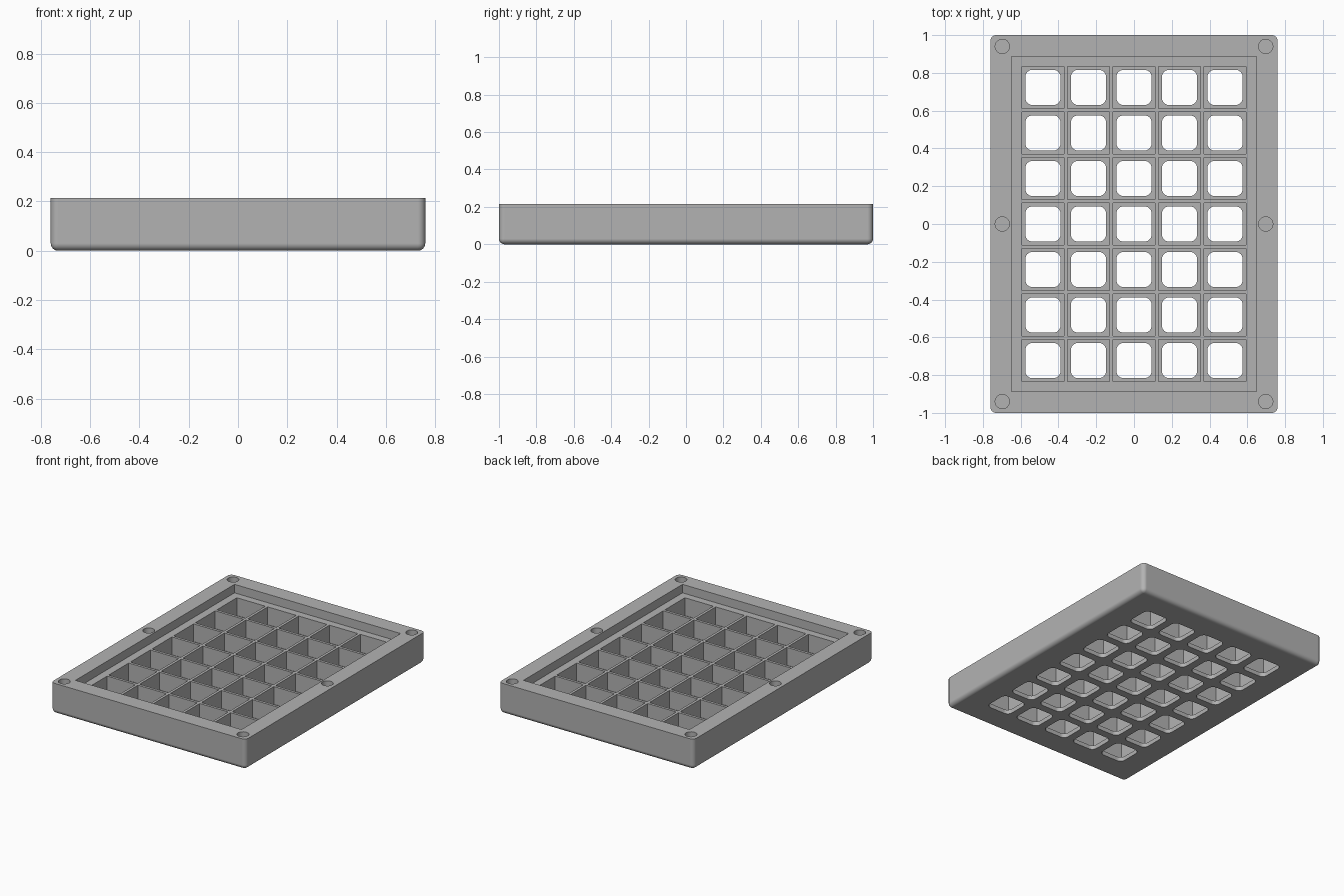
import bpy, bmesh
from mathutils import Matrix, Vector

if "Cube" in bpy.data.objects:
    bpy.data.objects.remove(bpy.data.objects["Cube"], do_unlink=True)

WIDTH, LENGTH, HEIGHT = 1.52, 2.0, 0.215
LEDGE = 0.155          # floor level of the shallow recess
FLOOR = 0.03           # thickness under the key pockets
PITCH, POCKET, OPENING = 0.241, 0.222, 0.186
COLS, ROWS = 5, 7

grey = bpy.data.materials.new("plain grey")
grey.use_nodes = True
grey.diffuse_color = (0.45, 0.45, 0.45, 1)
bsdf = next(n for n in grey.node_tree.nodes if n.type == 'BSDF_PRINCIPLED')
bsdf.inputs["Base Color"].default_value = grey.diffuse_color


def add_box(bm, x, y, w, d, z0, z1, radius=0, round_bottom=False):
    """Box with optional rounded upright edges and bottom edges."""
    place = Matrix.Translation((x, y, (z0 + z1) / 2)) @ Matrix.Diagonal((w, d, z1 - z0, 1))
    verts = bmesh.ops.create_cube(bm, size=1, matrix=place)["verts"]
    if radius:
        middle = (z0 + z1) / 2
        edges = []
        for e in {e for v in verts for e in v.link_edges}:
            a, b = (v.co.z for v in e.verts)
            if abs(a - b) > 1e-4 or (round_bottom and max(a, b) < middle):
                edges.append(e)
        bmesh.ops.bevel(bm, geom=edges, offset=radius, segments=6, profile=0.5,
                        affect='EDGES', clamp_overlap=True)


def make_object(name, bm):
    mesh = bpy.data.meshes.new(name)
    bm.to_mesh(mesh)
    bm.free()
    mesh.materials.append(grey)
    obj = bpy.data.objects.new(name, mesh)
    bpy.context.collection.objects.link(obj)
    return obj


def carve(target, name, bm):
    """Cut the shapes in bm out of the target, then drop the cutter."""
    cutter = make_object(name, bm)
    cutter.hide_render = True
    mod = target.modifiers.new(name, 'BOOLEAN')
    mod.operation, mod.solver, mod.object = 'DIFFERENCE', 'EXACT', cutter
    bpy.ops.object.modifier_apply(modifier=mod.name)
    bpy.data.objects.remove(cutter, do_unlink=True)


# Outer tray body
bm = bmesh.new()
add_box(bm, 0, 0, WIDTH, LENGTH, 0, HEIGHT, radius=0.03, round_bottom=True)
tray = make_object("key_tray", bm)
bpy.context.view_layer.objects.active = tray
tray.select_set(True)

# Shallow recess inside the rim
bm = bmesh.new()
add_box(bm, 0, 0, 1.296, 1.772, LEDGE, HEIGHT + 0.1)
carve(tray, "recess_cutter", bm)

# Square pockets, with a rounded opening through the floor of each
centres = [((c - (COLS - 1) / 2) * PITCH, (r - (ROWS - 1) / 2) * PITCH)
           for c in range(COLS) for r in range(ROWS)]
pockets, openings = bmesh.new(), bmesh.new()
for x, y in centres:
    add_box(pockets, x, y, POCKET, POCKET, FLOOR, HEIGHT + 0.1)
    add_box(openings, x, y, OPENING, OPENING, -0.1, FLOOR + 0.05, radius=0.037)
carve(tray, "pocket_cutter", pockets)
carve(tray, "opening_cutter", openings)

# Screw holes in the rim
bm = bmesh.new()
for x in (-0.697, 0.697):
    for y in (-0.94, 0, 0.94):
        bmesh.ops.create_cone(bm, cap_ends=True, segments=32, radius1=0.038,
                              radius2=0.038, depth=0.2,
                              matrix=Matrix.Translation((x, y, HEIGHT)))
carve(tray, "screw_hole_cutter", bm)

# Smooth roundings, crisp edges, flat large faces
bpy.ops.object.shade_smooth_by_angle(angle=0.6)
weighted = tray.modifiers.new("weighted_normals", 'WEIGHTED_NORMAL')
weighted.keep_sharp = True
